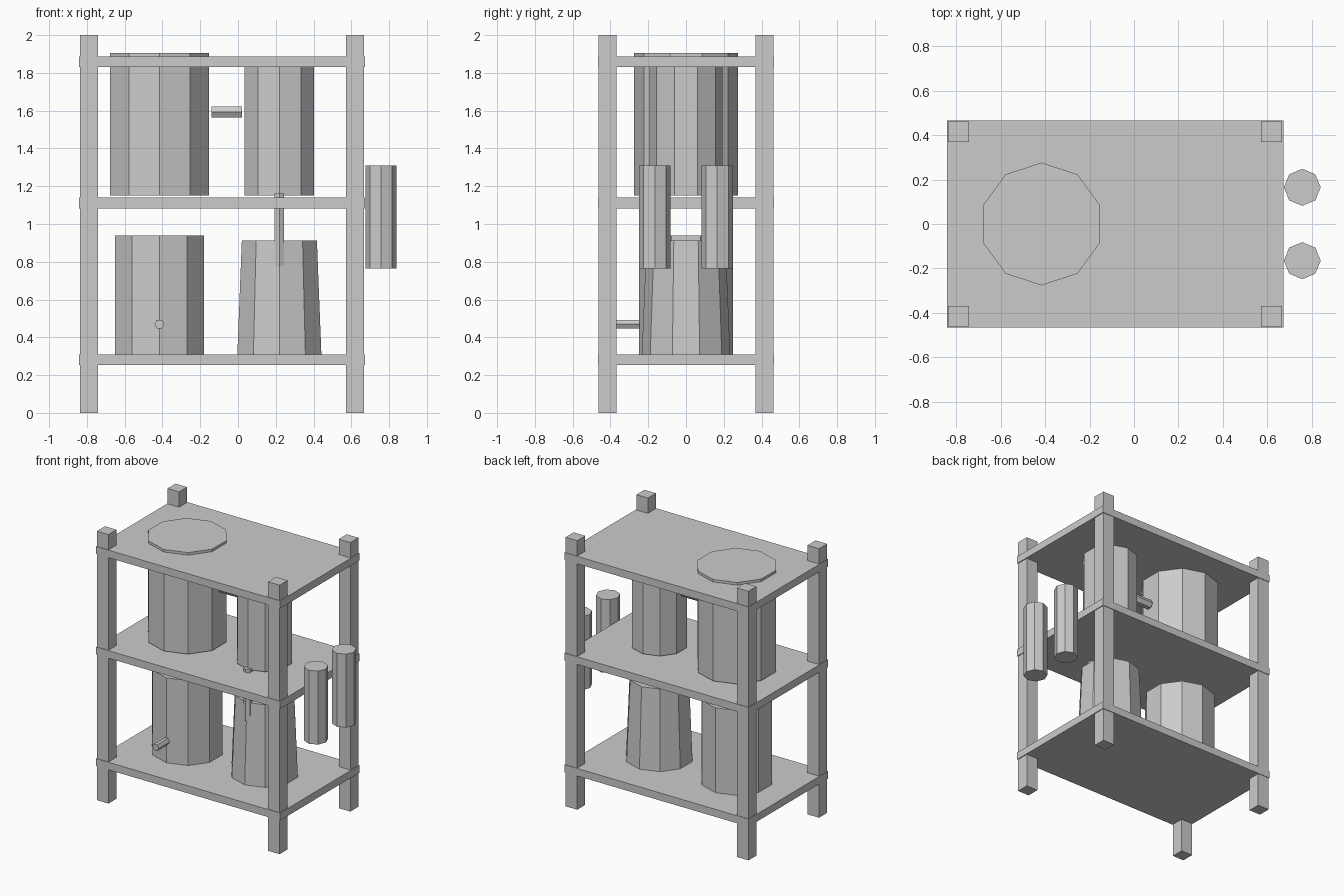
import bpy, bmesh
from math import sin, cos, pi
from mathutils import Vector

if "Cube" in bpy.data.objects:
    bpy.data.objects.remove(bpy.data.objects["Cube"], do_unlink=True)

# One plain grey material
grey = bpy.data.materials.new("plain_grey")
grey.use_nodes = True
colour = (0.6, 0.6, 0.6, 1)
grey.diffuse_color = colour
grey.node_tree.nodes["Principled BSDF"].inputs["Base Color"].default_value = colour


def finish(name, bm):
    bmesh.ops.recalc_face_normals(bm, faces=bm.faces)
    mesh = bpy.data.meshes.new(name)
    bm.to_mesh(mesh)
    bm.free()
    mesh.materials.append(grey)
    obj = bpy.data.objects.new(name, mesh)
    bpy.context.collection.objects.link(obj)
    return obj


def box(name, low, high):
    low, high = Vector(low), Vector(high)
    bm = bmesh.new()
    bmesh.ops.create_cube(bm, size=1)
    bmesh.ops.scale(bm, vec=high - low, verts=bm.verts)
    bmesh.ops.translate(bm, vec=(low + high) / 2, verts=bm.verts)
    return finish(name, bm)


def prism(name, start, end, r_start, r_end, sides, corner=(0, 1, 0)):
    """Flat-sided drum from start to end, with its first corner pointing along corner."""
    start, end, corner = Vector(start), Vector(end), Vector(corner)
    across = (end - start).normalized().cross(corner)
    bm = bmesh.new()
    rings = []
    for centre, r in ((start, r_start), (end, r_end)):
        angles = [2 * pi * i / sides for i in range(sides)]
        rings.append([bm.verts.new(centre + r * (corner * cos(a) + across * sin(a))) for a in angles])
        bm.faces.new(rings[-1])
    for i in range(sides):
        j = (i + 1) % sides
        bm.faces.new((rings[0][i], rings[0][j], rings[1][j], rings[1][i]))
    return finish(name, bm)


# Rack: four posts and three shelves wrapping just outside them
for side, x in (("right", -0.837), ("left", 0.571)):
    for end, y in (("front", -0.462), ("back", 0.368)):
        box(f"{end}_{side}_post", (x, y, 0), (x + 0.095, y + 0.094, 2))
for level, z in (("lower", 0.253), ("middle", 1.083), ("top", 1.83)):
    box(f"{level}_shelf", (-0.841, -0.466, z), (0.672, 0.466, z + 0.056))

# Tanks standing on the shelves
TANK_X, VESSEL_X = -0.416, 0.219
prism("upper_large_tank", (TANK_X, 0, 1.15), (TANK_X, 0, 1.905), 0.276, 0.276, 10)
prism("upper_small_tank", (VESSEL_X, 0, 1.15), (VESSEL_X, 0, 1.85), 0.194, 0.194, 10)
prism("lower_tank", (TANK_X, 0, 0.308), (TANK_X, 0, 0.94), 0.248, 0.248, 10)
prism("tapered_vessel", (VESSEL_X, 0, 0.308), (VESSEL_X, 0, 0.912), 0.234, 0.209, 10)

# Pipes and tap
prism("connecting_pipe", (-0.14, 0, 1.593), (0.021, 0, 1.593), 0.035, 0.035, 6)
prism("drain_pipe", (VESSEL_X, -0.195, 0.78), (VESSEL_X, -0.195, 1.162), 0.029, 0.029, 6)
prism("tap", (TANK_X, -0.245, 0.47), (TANK_X, -0.373, 0.47), 0.026, 0.026, 6, (1, 0, 0))

# Pair of canisters hung on the side
for name, y in (("front", -0.165), ("back", 0.165)):
    prism(f"{name}_side_canister", (0.757, y, 0.764), (0.757, y, 1.31), 0.083, 0.083, 8)
